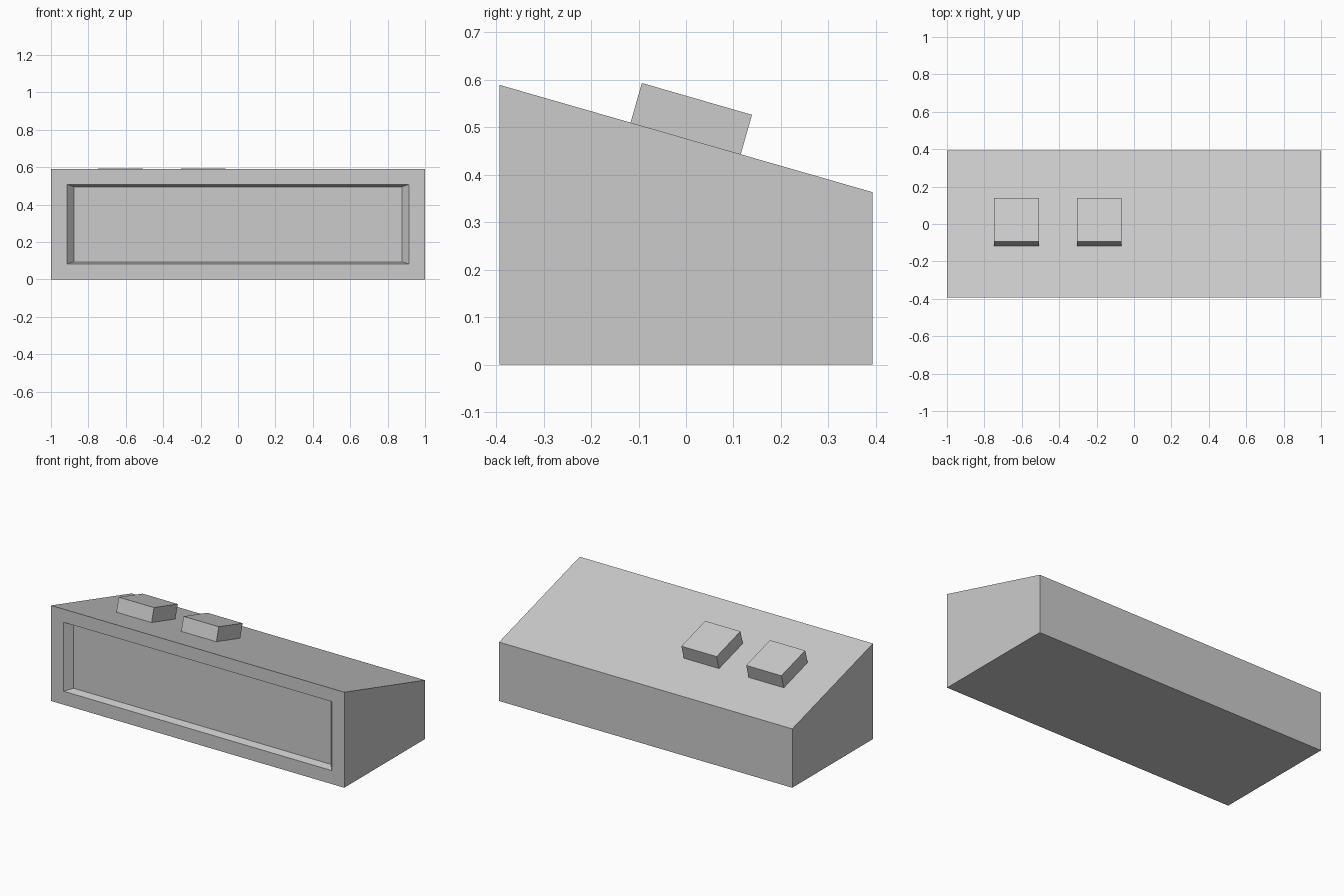
import bpy
import bmesh

default = bpy.data.objects.get("Cube")
if default:
    bpy.data.objects.remove(default, do_unlink=True)

GREY = (0.6, 0.6, 0.6, 1.0)
grey = bpy.data.materials.new("plain grey")
grey.use_nodes = True
grey.diffuse_color = GREY
grey.node_tree.nodes["Principled BSDF"].inputs["Base Color"].default_value = GREY


def add_object(name, bm):
    bmesh.ops.recalc_face_normals(bm, faces=bm.faces)
    mesh = bpy.data.meshes.new(name)
    bm.to_mesh(mesh)
    bm.free()
    mesh.materials.append(grey)
    obj = bpy.data.objects.new(name, mesh)
    bpy.context.collection.objects.link(obj)
    return obj


def side_prism(profile, x0, x1):
    """Extrude a (y, z) side profile from x0 to x1."""
    bm = bmesh.new()
    face = bm.faces.new([bm.verts.new((x0, y, z)) for y, z in profile])
    ext = bmesh.ops.extrude_face_region(bm, geom=[face])
    verts = [v for v in ext["geom"] if isinstance(v, bmesh.types.BMVert)]
    bmesh.ops.translate(bm, verts=verts, vec=(x1 - x0, 0, 0))
    bmesh.ops.recalc_face_normals(bm, faces=bm.faces)
    return bm


def place_panel(face, half_width, bottom, top, y):
    """Move the corners of a front panel to a centred rectangle."""
    middle = face.calc_center_median().z
    for v in face.verts:
        v.co = (half_width if v.co.x > 0 else -half_width, y,
                top if v.co.z > middle else bottom)


# Wedge body with a sloping top
FRONT, BACK = -0.393, 0.393
body = side_prism([(FRONT, 0), (BACK, 0), (BACK, 0.363), (FRONT, 0.589)], -1, 1)

# Recessed front panel with tapered walls
panel = min(body.faces, key=lambda f: f.calc_center_median().y)
bmesh.ops.inset_region(body, faces=[panel], thickness=0.05)
place_panel(panel, 0.915, 0.083, 0.508, FRONT)
bmesh.ops.inset_region(body, faces=[panel], thickness=0.02)
place_panel(panel, 0.877, 0.094, 0.495, FRONT + 0.045)
add_object("body", body)

# Two square buttons standing on the slope
button_profile = [(-0.117, 0.509), (0.115, 0.442), (0.139, 0.526), (-0.093, 0.593)]
for name, x0 in (("right_button", -0.748), ("left_button", -0.306)):
    add_object(name, side_prism(button_profile, x0, x0 + 0.24))
